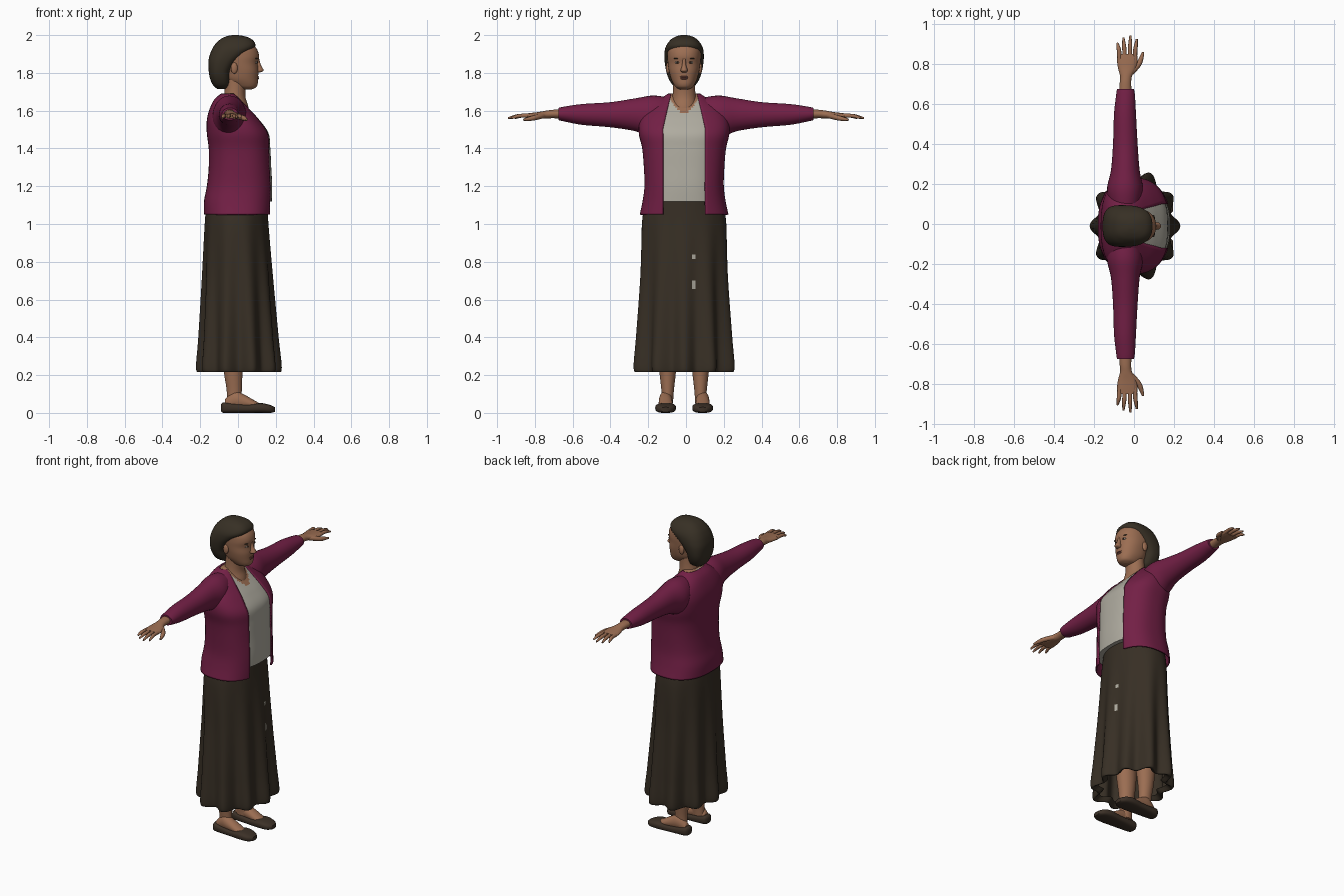
import bpy, bmesh, math
from mathutils import Vector

cube = bpy.data.objects.get("Cube")
if cube:
    bpy.data.objects.remove(cube, do_unlink=True)

MID = -0.01  # lateral centre line of the body


def material(name, r, g, b):
    m = bpy.data.materials.new(name)
    m.use_nodes = True
    m.diffuse_color = (r, g, b, 1)
    bsdf = m.node_tree.nodes["Principled BSDF"]
    bsdf.inputs["Base Color"].default_value = (r, g, b, 1)
    bsdf.inputs["Roughness"].default_value = 0.8
    return m


JACKET = material("plum_wool", 0.17, 0.014, 0.06)
SHIRT = material("off_white_cotton", 0.43, 0.41, 0.35)
SKIRT = material("dark_brown_cloth", 0.038, 0.028, 0.018)
SKIN = material("skin", 0.33, 0.155, 0.085)
HAIR = material("dark_hair", 0.038, 0.029, 0.018)
SHOE = material("shoe_leather", 0.045, 0.03, 0.02)
LIPS = material("lips", 0.2, 0.07, 0.05)
EYE = material("eye_white", 0.45, 0.4, 0.35)
IRIS = material("iris", 0.02, 0.012, 0.008)


def finish(name, bm, mats):
    """Smooth the mesh, keep hard edges sharp, and link the object."""
    bmesh.ops.recalc_face_normals(bm, faces=bm.faces)
    for f in bm.faces:
        f.smooth = True
    for e in bm.edges:
        e.smooth = len(e.link_faces) < 2 or e.calc_face_angle() < 0.9
    mesh = bpy.data.meshes.new(name)
    bm.to_mesh(mesh)
    bm.free()
    for m in mats:
        mesh.materials.append(m)
    ob = bpy.data.objects.new(name, mesh)
    bpy.context.collection.objects.link(ob)
    return ob


def smooth_rows(keys, steps):
    """Catmull-Rom interpolation between key sections."""
    rows = []
    for i in range(len(keys) - 1):
        a, b, c, d = (keys[max(0, min(len(keys) - 1, i + k))] for k in (-1, 0, 1, 2))
        for s in range(steps):
            t = s / steps
            rows.append([q + t / 2 * (r - p + t * (2 * p - 5 * q + 4 * r - u + t * (3 * (q - r) + u - p)))
                         for p, q, r, u in zip(a, b, c, d)])
    return rows + [list(keys[-1])]


PLACE = {"z": lambda t, a, b: (a, b, t),
         "y": lambda t, a, b: (a, t, b),
         "x": lambda t, a, b: (t, b, a)}


def loft(name, keys, mats, axis="z", n=32, steps=5, p=2.0, mid=MID, side=1,
         gap=None, fold=None, caps=(True, True), rule=None):
    """Skin superellipse sections: (t, a_min, a_max, half_b) or (t, a_min, a_max, b_min, b_max)."""
    keys = [k if len(k) == 5 else (*k[:3], mid - k[3], mid + k[3]) for k in keys]
    bm = bmesh.new()
    rings = []
    for t, a0, a1, b0, b1 in smooth_rows(keys, steps):
        ra, rb = (a1 - a0) / 2, (b1 - b0) / 2
        start = math.asin(min(1, gap(t) / rb) ** (p / 2)) if gap else 0
        count = n + 1 if gap else n
        ring = []
        for i in range(count):
            th = start + (math.tau - 2 * start) * i / n
            c, s = math.cos(th), math.sin(th)
            k = fold(t, th) if fold else 1
            a = (a0 + a1) / 2 + k * ra * math.copysign(abs(c) ** (2 / p), c)
            b = (b0 + b1) / 2 + k * rb * math.copysign(abs(s) ** (2 / p), s)
            x, y, z = PLACE[axis](t, a, b)
            ring.append(bm.verts.new((x, y * side, z)))
        rings.append(ring)
    for lo, hi in zip(rings, rings[1:]):
        for i in range(n):
            j = (i + 1) % len(lo)
            bm.faces.new((lo[i], lo[j], hi[j], hi[i]))
    if not gap:
        for use, ring in zip(caps, (rings[0], rings[-1])):
            if use:
                bm.faces.new(ring)
    if rule:
        for f in bm.faces:
            f.material_index = rule(f.calc_center_median())
    return finish(name, bm, mats)


def ball(name, loc, size, mat):
    bm = bmesh.new()
    bmesh.ops.create_uvsphere(bm, u_segments=20, v_segments=12, radius=1)
    for v in bm.verts:
        v.co = Vector(loc) + Vector(s * c for s, c in zip(size, v.co))
    return finish(name, bm, [mat])


def tube(name, points, radius, taper, mat):
    curve = bpy.data.curves.new(name, "CURVE")
    curve.dimensions = "3D"
    curve.bevel_depth, curve.bevel_resolution, curve.use_fill_caps = radius, 3, True
    sp = curve.splines.new("NURBS")
    sp.points.add(len(points) - 1)
    for pt, co, r in zip(sp.points, points, taper):
        pt.co, pt.radius = (*co, 1), r
    sp.use_endpoint_u, sp.order_u = True, 3
    curve.materials.append(mat)
    bpy.context.collection.objects.link(bpy.data.objects.new(name, curve))


# Pleated skirt with a tucked hem
def pleats(z, th):
    depth = max(0, min(1, (1.1 - z) / 0.87)) ** 1.2
    return 1 + 0.1 * depth * math.cos(10 * th + 0.6 * math.sin(2 * th))


def fleck(c):
    return int(c.x > 0 and abs(c.y - 0.04) < 0.012 and min(abs(c.z - 0.82), abs(c.z - 0.68)) < 0.016)


loft("skirt", [(.24, -.16, .17, .21), (.225, -.2, .21, .255), (.4, -.195, .2, .25), (.7, -.185, .18, .235),
               (1, -.175, .16, .225), (1.13, -.165, .155, .2)], [SKIRT, SHIRT],
     n=140, steps=14, fold=pleats, caps=(False, True), rule=fleck)

# Open cardigan, with the shirt and bare neckline just inside it
body = [(1.05, -.18, .18, .235), (1.12, -.18, .185, .22), (1.2, -.165, .187, .21), (1.3, -.155, .182, .213),
        (1.4, -.155, .177, .222), (1.48, -.165, .168, .24), (1.55, -.165, .12, .235), (1.61, -.15, .065, .2),
        (1.66, -.125, .02, .13), (1.69, -.09, -.01, .085)]
cardigan = loft("cardigan", body, [JACKET], n=72, p=2.5,
                gap=lambda z: min(.112, .07 + .23 * max(0, 1.69 - z)))
solid = cardigan.modifiers.new("cloth", "SOLIDIFY")
solid.thickness, solid.offset = 0.008, -1


def neckline(c):
    return int(c.x > -0.08 and c.z > 1.588 + 0.08 * ((c.y - MID) / 0.075) ** 2)


inner = [(z, x0 + .014, x1 - .006, w - .012) for z, x0, x1, w in body[1:]]
loft("shirt", inner, [SHIRT, SKIN], n=96, steps=8, p=2.5, rule=neckline)

# Neck and head
loft("neck", [(1.56, -.09, .06, .08), (1.62, -.085, .055, .07), (1.67, -.075, .04, .062),
              (1.72, -.07, .04, .058), (1.78, -.07, .05, .058)], [SKIN])
loft("head", [(1.712, .03, .07, .02), (1.722, -.01, .094, .042), (1.74, -.04, .104, .056), (1.77, -.07, .106, .07),
              (1.81, -.08, .108, .08), (1.85, -.1, .105, .086), (1.89, -.11, .111, .089),
              (1.93, -.11, .098, .086), (1.97, -.09, .06, .06), (1.985, -.05, .03, .03)], [SKIN], n=40, p=2.2)
loft("nose", [(1.803, .09, .118, .012), (1.813, .09, .136, .019), (1.84, .09, .122, .011),
              (1.875, .09, .112, .008)], [SKIN], n=16)
loft("hair", [(1.715, -.11, -.06, .03), (1.735, -.132, -.045, .06), (1.77, -.148, -.04, .082),
              (1.81, -.155, -.035, .095), (1.86, -.157, .0, .103), (1.9, -.148, .048, .104),
              (1.93, -.135, .085, .1), (1.955, -.118, .091, .088), (1.98, -.09, .07, .066),
              (1.994, -.06, .035, .04), (2, -.03, .0, .015)], [HAIR], n=48, p=2.6)
ball("upper_lip", (.103, MID, 1.779), (.009, .022, .005), LIPS)
ball("lower_lip", (.102, MID, 1.77), (.009, .019, .006), LIPS)

for side, label in ((1, "left"), (-1, "right")):
    # Face details
    ball(label + "_eye", (.094, MID + side * .034, 1.855), (.009, .014, .006), EYE)
    ball(label + "_iris", (.1, MID + side * .034, 1.855), (.006, .006, .006), IRIS)
    ball(label + "_brow", (.096, MID + side * .036, 1.876), (.009, .02, .003), HAIR)
    ball(label + "_ear", (-.02, MID + side * .085, 1.825), (.018, .011, .03), SKIN)

    # Sleeve, forearm and palm
    loft(label + "_sleeve", [(.07, -.11, .02, 1.53, 1.665), (.17, -.135, .045, 1.46, 1.68),
                             (.27, -.115, .028, 1.492, 1.665), (.4, -.105, .018, 1.512, 1.645),
                             (.55, -.1, .01, 1.525, 1.635), (.64, -.09, .005, 1.542, 1.622),
                             (.675, -.085, .0, 1.55, 1.615)], [JACKET], axis="y", side=side)
    loft(label + "_hand", [(.62, -.078, -.01, 1.555, 1.607), (.7, -.072, -.014, 1.56, 1.605),
                           (.74, -.07, -.01, 1.558, 1.6), (.78, -.08, .01, 1.558, 1.593),
                           (.82, -.085, .018, 1.558, 1.588), (.85, -.082, .015, 1.56, 1.584)],
         [SKIN], axis="y", n=24, side=side)

    # Fingers and thumb
    for finger, x, tip_x, tip_y in (("little", -.073, -.083, .905), ("ring", -.047, -.053, .932),
                                    ("middle", -.02, -.018, .942), ("index", .005, .014, .925)):
        path = [(x, side * .82, 1.573), (x, side * .86, 1.574),
                ((x + tip_x) / 2, side * (.43 + tip_y / 2), 1.572), (tip_x, side * tip_y, 1.56)]
        tube(f"{label}_{finger}_finger", path, .011, (1, 1, .95, .45), SKIN)
    tube(label + "_thumb", [(-.02, side * .755, 1.575), (.02, side * .79, 1.565),
                            (.036, side * .825, 1.557), (.046, side * .86, 1.552)], .014, (1.1, 1, .9, .4), SKIN)

    # Leg, foot and slip-on shoe
    loft(label + "_leg", [(.05, -.06, .02, .028), (.12, -.06, .02, .033), (.22, -.075, .025, .044),
                          (.35, -.085, .04, .055), (.6, -.08, .06, .06)], [SKIN], mid=MID + side * .087)
    foot_mid = MID + side * .098
    loft(label + "_foot", [(-.07, .02, .07, .02), (-.02, .02, .115, .033), (.03, .02, .098, .036),
                           (.08, .02, .07, .036), (.115, .02, .05, .028)], [SKIN], axis="x", mid=foot_mid)
    loft(label + "_shoe", [(-.09, .008, .045, .018), (-.075, .0, .056, .036), (-.02, .0, .05, .043),
                           (.05, .0, .046, .048), (.12, .0, .052, .055), (.17, .0, .042, .046),
                           (.195, .005, .03, .024)], [SHOE], axis="x", p=2.8, mid=foot_mid)
